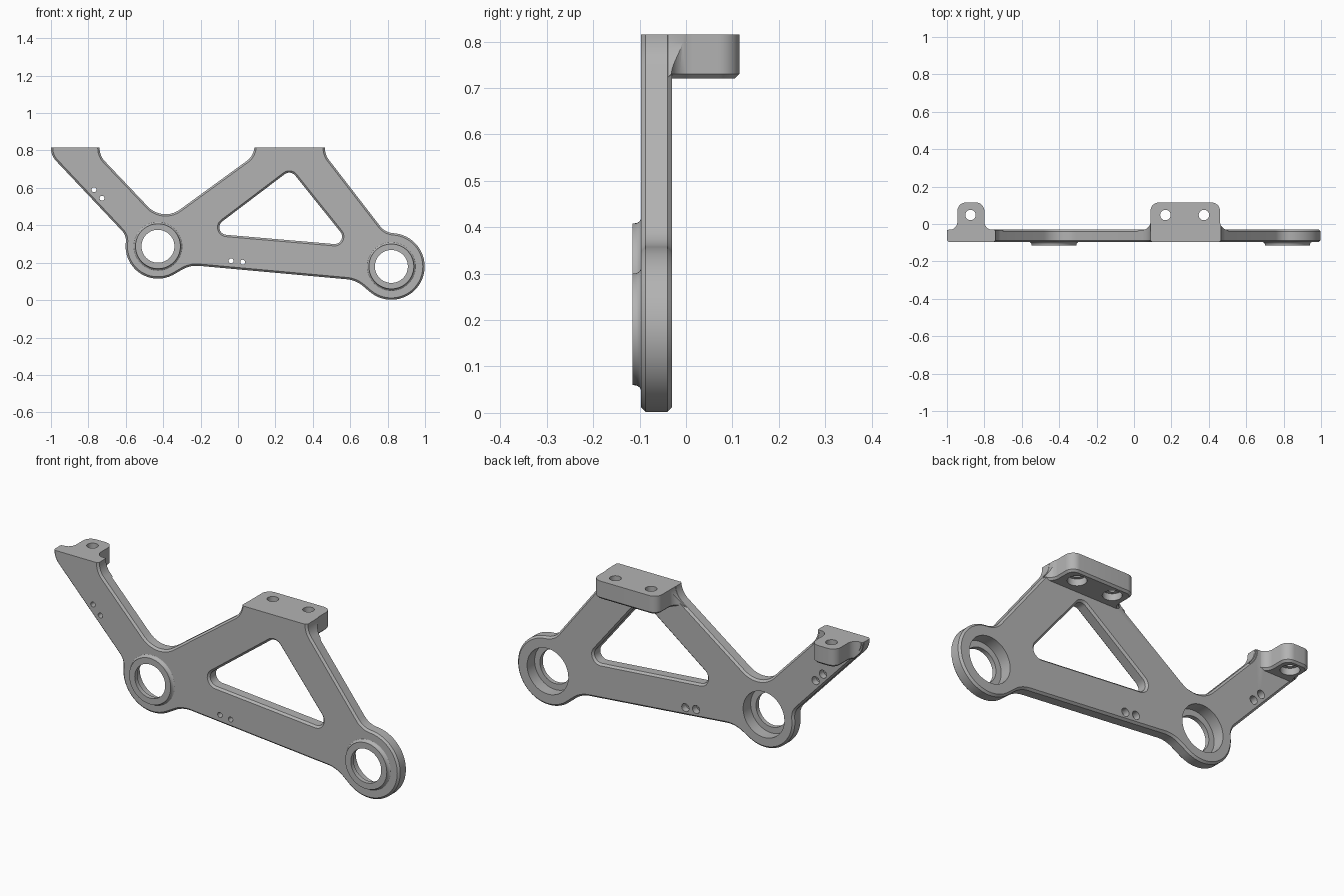
import bpy, bmesh
from math import radians, cos, sin, pi, tan
from mathutils import Vector

cube = bpy.data.objects.get("Cube")
if cube:
    bpy.data.objects.remove(cube)

FRONT, BACK, CHAMFER = -0.097, -0.03, 0.01
TOP, OVER = 0.815, 0.9          # finished top, and height before trimming

metal = bpy.data.materials.new("grey metal")
metal.use_nodes = True
GREY = (0.45, 0.45, 0.45, 1)
metal.diffuse_color = GREY
metal.node_tree.nodes["Principled BSDF"].inputs["Base Color"].default_value = GREY


def arc(cx, cy, r, start, end, steps=48):
    """Points along an arc, as sharp path corners."""
    angles = [radians(start + (end - start) * i / steps) for i in range(steps + 1)]
    return [(cx + r * cos(a), cy + r * sin(a), 0) for a in angles]


def rounded(corners, steps=10):
    """Closed outline from (x, y, fillet radius) corners."""
    out = []
    for i, (x, y, r) in enumerate(corners):
        p = Vector((x, y))
        if r == 0:
            out.append(p)
            continue
        a = (Vector(corners[i - 1][:2]) - p).normalized()
        b = (Vector(corners[(i + 1) % len(corners)][:2]) - p).normalized()
        half = a.angle(b) / 2
        centre = p + (a + b).normalized() * r / sin(half)
        t = r / tan(half)
        va, vb = p + a * t - centre, p + b * t - centre
        sweep = va.angle(vb)
        for k in range(steps + 1):
            f = k / steps
            out.append(centre + (va * sin((1 - f) * sweep) + vb * sin(f * sweep)) / sin(sweep))
    return [p for i, p in enumerate(out) if (p - out[i - 1]).length > 1e-3]


def inset(outline, amount):
    """Outline moved inward by amount (outward if negative)."""
    n = len(outline)
    area = sum(outline[i - 1].cross(outline[i]) for i in range(n))
    side = 1 if area > 0 else -1
    out = []
    for i, p in enumerate(outline):
        d1 = (p - outline[i - 1]).normalized()
        d2 = (outline[(i + 1) % n] - p).normalized()
        n1, n2 = Vector((-d1.y, d1.x)), Vector((-d2.y, d2.x))
        out.append(p + (n1 + n2) * side * amount / (1 + n1.dot(n2)))
    return out


def loft(name, rings, axis):
    """Solid from equal outlines, each at a depth along the axis."""
    bm = bmesh.new()
    loops = []
    for depth, outline in rings:
        loops.append([bm.verts.new((p.x, depth, p.y) if axis == "y" else (p.x, p.y, depth))
                      for p in outline])
    for a, b in zip(loops, loops[1:]):
        for i in range(len(a)):
            bm.faces.new((a[i - 1], a[i], b[i], b[i - 1]))
    bm.faces.new(loops[0])
    bm.faces.new(loops[-1])
    bmesh.ops.recalc_face_normals(bm, faces=bm.faces)
    mesh = bpy.data.meshes.new(name)
    bm.to_mesh(mesh)
    bm.free()
    mesh.materials.append(metal)
    obj = bpy.data.objects.new(name, mesh)
    bpy.context.collection.objects.link(obj)
    return obj


def turned(name, x, y, steps, axis, sides=64):
    """Round solid from (depth, radius) steps."""
    ring = [Vector((cos(2 * pi * i / sides), sin(2 * pi * i / sides))) for i in range(sides)]
    return loft(name, [(d, [Vector((x, y)) + v * r for v in ring]) for d, r in steps], axis)


def combine(target, other, operation):
    """Apply a boolean and discard the helper."""
    mod = target.modifiers.new(operation, "BOOLEAN")
    mod.operation, mod.object, mod.solver = operation, other, "EXACT"
    bpy.context.view_layer.objects.active = target
    bpy.ops.object.modifier_apply(modifier=mod.name)
    bpy.data.objects.remove(other)


# Plate outline: two arms running down to two round bearing eyes
eyes = [(-0.428, 0.288, 0.173), (0.82, 0.18, 0.178)]
outline = rounded(
    [(-1, OVER, 0), (-0.74, OVER, 0), (-0.74, 0.772, 0.1), (-0.403, 0.417, 0.13),
     (0.088, 0.774, 0.1), (0.088, OVER, 0), (0.465, OVER, 0), (0.465, 0.777, 0.1),
     (0.786, 0.3617, 0.1)]
    + arc(*eyes[1], 85, -130)
    + [(0.63, 0.107, 0.15), (-0.256, 0.1875, 0.15)]
    + arc(*eyes[0], 300, 175)
    + [(-0.595, 0.344, 0.08), (-1, 0.773, 0.1)])
# The fillets beside each eye must follow its tangent
slim = inset(outline, CHAMFER)
bracket = loft("bracket_plate", [(FRONT, slim), (FRONT + CHAMFER, outline),
                                 (BACK - CHAMFER, outline), (BACK, slim)], "y")

# Triangular window with chamfered rims
window = rounded([(-0.167, 0.358, 0.04), (0.281, 0.697, 0.04), (0.606, 0.292, 0.04)])
wide = inset(window, -2 * CHAMFER)
combine(bracket, loft("window_cutter", [
    (FRONT - CHAMFER, wide), (FRONT + CHAMFER, window),
    (BACK - CHAMFER, window), (BACK + CHAMFER, wide)], "y"), "DIFFERENCE")

# Mounting tabs on the back, blended into the plate and kept inside its outline
for name, x0, x1 in (("small_tab", -0.944, -0.80), ("large_tab", 0.088, 0.46)):
    base = BACK - 0.002
    shape = rounded([(x0 - 0.1, -0.07, 0), (x0 - 0.1, base, 0), (x0, base, 0.045),
                     (x0, 0.115, 0.045), (x1, 0.115, 0.045), (x1, base, 0.045),
                     (x1 + 0.1, base, 0), (x1 + 0.1, -0.07, 0)])
    tab = loft(name, [(0.72, inset(shape, CHAMFER)), (0.72 + CHAMFER, shape), (OVER, shape)], "z")
    limit = inset(outline, 0.001)
    combine(tab, loft("tab_limit", [(-0.06, limit), (0.2, limit)], "y"), "INTERSECT")
    combine(bracket, tab, "UNION")

# Trim the tops flat
block = rounded([(-2, -1, 0), (2, -1, 0), (2, 1, 0), (-2, 1, 0)])
combine(bracket, loft("top_cutter", [(TOP, block), (1.2, block)], "z"), "DIFFERENCE")

# Bearing bosses with a lipped bore
for x, z, _ in eyes:
    combine(bracket, turned("boss", x, z, [(-0.115, 0.12), (-0.106, 0.121), (-0.1, 0.125),
                                           (FRONT, 0.13), (-0.07, 0.13)], "y"), "UNION")
    combine(bracket, turned("bore_cutter", x, z, [(-0.2, 0.088), (-0.092, 0.088),
                                                  (-0.092, 0.119), (0.05, 0.119)], "y"), "DIFFERENCE")

# Counterbored bolt holes through the tabs
for x in (-0.874, 0.168, 0.374):
    combine(bracket, turned("bolt_cutter", x, 0.048, [(0.6, 0.045), (0.755, 0.045),
                                                      (0.755, 0.028), (1, 0.028)], "z", 32), "DIFFERENCE")

# Small counterbored pin holes in the plate
for x, z in ((-0.77, 0.59), (-0.727, 0.545), (-0.037, 0.21), (0.025, 0.203)):
    combine(bracket, turned("pin_cutter", x, z, [(-0.2, 0.013), (-0.065, 0.013),
                                                 (-0.065, 0.021), (0.1, 0.021)], "y", 24), "DIFFERENCE")

# Smooth shading with crisp machined edges
bpy.ops.object.select_all(action="DESELECT")
bracket.select_set(True)
bpy.context.view_layer.objects.active = bracket
bpy.ops.object.shade_smooth_by_angle(angle=radians(30))
